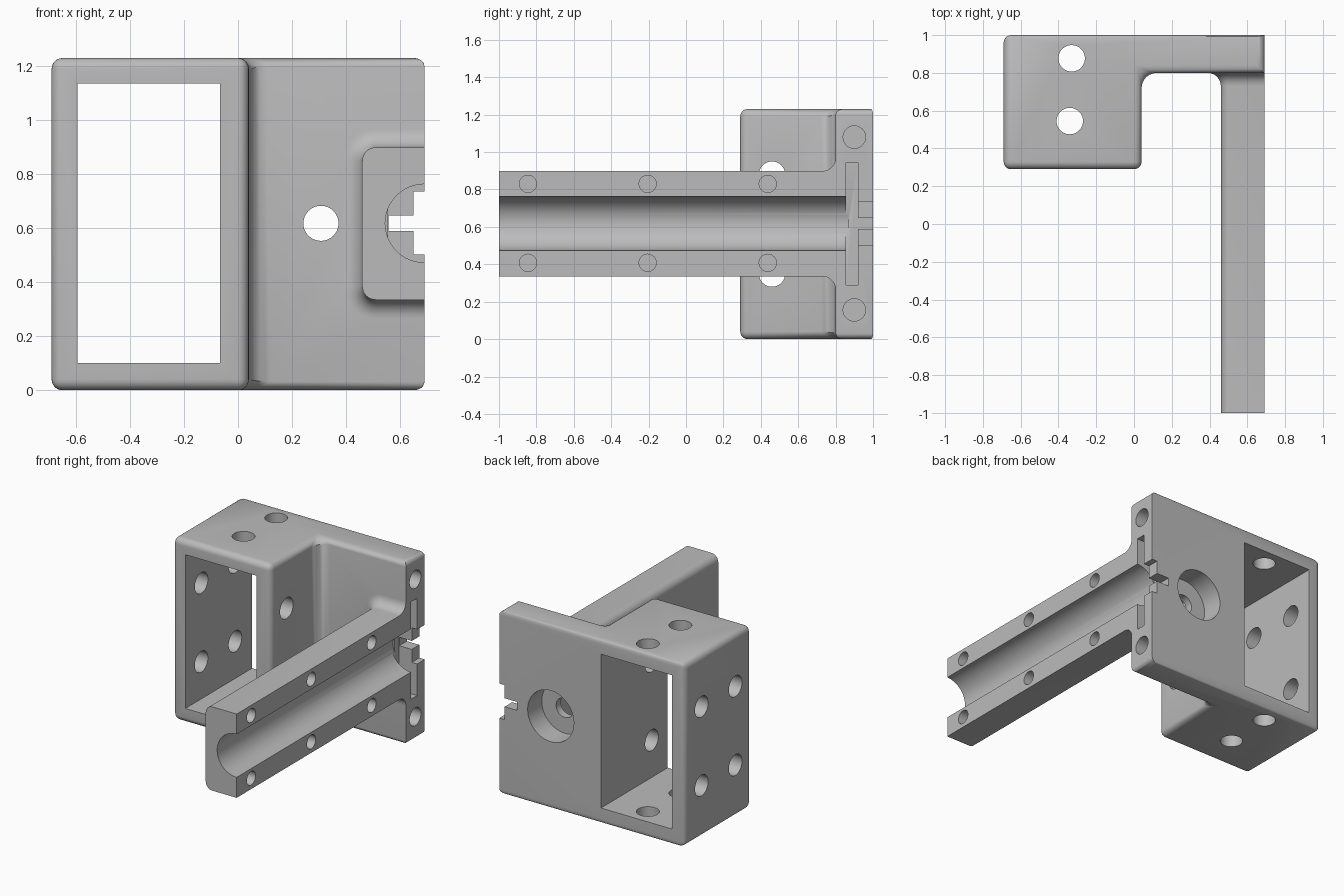
import bpy, bmesh, math
from mathutils import Matrix, Vector

old = bpy.data.objects.get("Cube")
if old:
    bpy.data.objects.remove(old, do_unlink=True)

grey = bpy.data.materials.new("matte grey")
grey.use_nodes = True
grey.diffuse_color = (0.5, 0.5, 0.5, 1)
grey.node_tree.nodes["Principled BSDF"].inputs["Base Color"].default_value = (0.5, 0.5, 0.5, 1)

LEFT, HEIGHT, MID = 0.69, 1.23, 0.615


def make(name, bm):
    bmesh.ops.recalc_face_normals(bm, faces=bm.faces)
    mesh = bpy.data.meshes.new(name)
    bm.to_mesh(mesh)
    bm.free()
    mesh.materials.append(grey)
    ob = bpy.data.objects.new(name, mesh)
    bpy.context.collection.objects.link(ob)
    return ob


def apply(ob, mod):
    bpy.ops.object.select_all(action='DESELECT')
    bpy.context.view_layer.objects.active = ob
    ob.select_set(True)
    bpy.ops.object.modifier_apply(modifier=mod.name)


def combine(ob, other, operation):
    mod = ob.modifiers.new("combine", 'BOOLEAN')
    mod.operation, mod.solver, mod.object = operation, 'EXACT', other
    apply(ob, mod)
    bpy.data.objects.remove(other, do_unlink=True)


def loft(bm, rings):
    rows = [[bm.verts.new(p) for p in ring] for ring in rings]
    n = len(rows[0])
    for a, b in zip(rows, rows[1:]):
        for i in range(n):
            j = (i + 1) % n
            bm.faces.new((a[i], a[j], b[j], b[i]))
    bm.faces.new(rows[0])
    bm.faces.new(rows[-1][::-1])


def cut_box(ob, lo, hi):
    lo, hi = Vector(lo), Vector(hi)
    bm = bmesh.new()
    bmesh.ops.create_cube(bm, size=1, matrix=Matrix.Translation((lo + hi) / 2)
                          @ Matrix.Diagonal((*(hi - lo), 1)))
    combine(ob, make("cutter", bm), 'DIFFERENCE')


def cut_hole(ob, start, end, radius, sides=40):
    start, end = Vector(start), Vector(end)
    axis = end - start
    turn = axis.to_track_quat('Z', 'Y').to_matrix().to_4x4()
    bm = bmesh.new()
    bmesh.ops.create_cone(bm, cap_ends=True, segments=sides, radius1=radius, radius2=radius,
                          depth=axis.length, matrix=Matrix.Translation((start + end) / 2) @ turn)
    combine(ob, make("cutter", bm), 'DIFFERENCE')


# Housing block and side plate: one L-shaped prism with rounded edges
outline = [(-LEFT, 0.29), (0.04, 0.29), (0.04, 0.8), (LEFT, 0.8), (LEFT, 1), (-LEFT, 1)]
bm = bmesh.new()
loft(bm, [[(x, y, z) for x, y in outline] for z in (0, HEIGHT)])
weight = bm.edges.layers.float.new("bevel_weight_edge")
for e in bm.edges:
    a, b = (v.co for v in e.verts)
    upright = abs(a.z - b.z) > 0.5
    at_left = min(a.x, b.x) > 0.6
    at_back = min(a.y, b.y) > 0.9
    if upright and abs(a.x - 0.04) < 0.01 and a.y > 0.7:
        e[weight] = 1
    elif at_left and upright:
        e[weight] = 0
    elif at_back and not upright:
        e[weight] = 0.14
    else:
        e[weight] = 0.5
bracket = make("clamp_bracket", bm)
bevel = bracket.modifiers.new("round", 'BEVEL')
bevel.limit_method, bevel.width, bevel.segments = 'WEIGHT', 0.08, 6
apply(bracket, bevel)


# Long arm: rounded profile that flares into the plate
def arm_ring(y, flare):
    r, x, h = 0.05 + flare, 0.46 - flare, 0.282 + flare
    corner = [(x + r - r * math.sin(t), h - r + r * math.cos(t))
              for t in (math.pi / 2 * i / 8 for i in range(9))]
    half = [(LEFT, h)] + corner
    pts = half + [(px, -pz) for px, pz in reversed(half)]
    return [(px, y, MID + 0.002 + pz) for px, pz in pts]


R = 0.07
rings = [arm_ring(-1, 0)]
for i in range(8):
    t = math.pi / 2 * i / 7
    rings.append(arm_ring(0.8 - R + R * math.sin(t), R * (1 - math.cos(t))))
rings.append(arm_ring(0.84, R))
bm = bmesh.new()
loft(bm, rings)
combine(bracket, make("arm", bm), 'UNION')

# Rectangular window through the housing
cut_box(bracket, (-0.595, 0, 0.1), (-0.067, 1.2, 1.135))

# Holes through the housing floor, roof and side walls
for x, y in ((-0.33, 0.877), (-0.34, 0.545)):
    cut_hole(bracket, (x, y, -0.1), (x, y, 1.4), 0.07)
for z in (MID - 0.265, MID + 0.265):
    cut_hole(bracket, (-0.8, 0.46, z), (0.2, 0.46, z), 0.07)
    cut_hole(bracket, (-0.8, 0.82, z), (-0.3, 0.82, z), 0.07)

# Counterbored hole in the plate
cut_hole(bracket, (0.307, 0.6, MID + 0.003), (0.307, 1.1, MID + 0.003), 0.065)
cut_hole(bracket, (0.307, 0.85, MID + 0.003), (0.307, 1.1, MID + 0.003), 0.172, 56)

# Half-round channel, cross slot and stepped key opening
cut_hole(bracket, (LEFT, -1.1, MID + 0.003), (LEFT, 0.87, MID + 0.003), 0.145, 64)
cut_box(bracket, (0.555, 0.855, 0.29), (0.8, 0.92, 0.945))
cut_box(bracket, (0.557, 0.88, 0.59), (0.8, 1.1, 0.647))
cut_box(bracket, (0.65, 0.88, 0.503), (0.8, 1.1, 0.735))

# Blind screw holes in the mating face
for side in (-1, 1):
    for y in (-0.845, -0.205, 0.437):
        z = MID + 0.004 + side * 0.211
        cut_hole(bracket, (0.54, y, z), (0.8, y, z), 0.046, 32)
    z = MID + 0.003 + side * 0.462
    cut_hole(bracket, (0.5, 0.9, z), (0.8, 0.9, z), 0.06, 32)

bpy.ops.object.select_all(action='DESELECT')
bracket.select_set(True)
bpy.context.view_layer.objects.active = bracket
bpy.ops.object.shade_smooth_by_angle(angle=math.radians(30))
